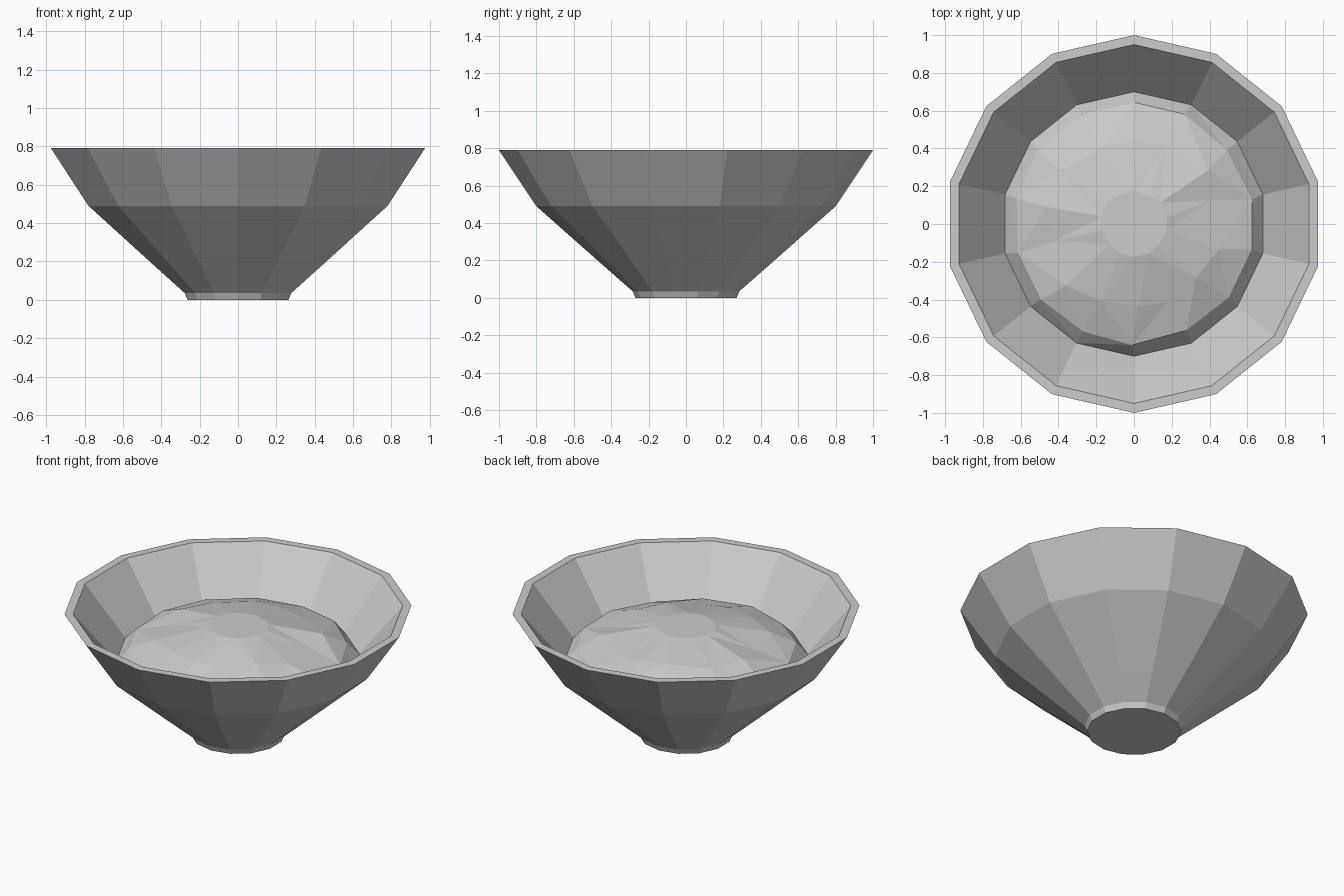
import bpy
import bmesh
import math
import random

if "Cube" in bpy.data.objects:
    bpy.data.objects.remove(bpy.data.objects["Cube"])

SIDES = 14
random.seed(4)


def lathe(name, profile, jitter=None, cap_start=True, cap_end=True):
    """Spin (radius, height) points into a faceted object with a corner on +y."""
    bm = bmesh.new()
    rings = []
    for k, (r, z) in enumerate(profile):
        jr, jz, ja = jitter[k] if jitter else (0, 0, 0)
        ring = []
        for i in range(SIDES):
            a = math.pi / 2 + 2 * math.pi * i / SIDES + random.uniform(-ja, ja)
            rr = r + random.uniform(-jr, jr)
            ring.append(bm.verts.new((rr * math.cos(a), rr * math.sin(a),
                                      z + random.uniform(-jz, jz))))
        rings.append(ring)
    for low, high in zip(rings, rings[1:]):
        for i in range(SIDES):
            j = (i + 1) % SIDES
            bm.faces.new((low[i], low[j], high[j], high[i]))
    if cap_start:
        bm.faces.new(rings[0][::-1])
    if cap_end:
        bm.faces.new(rings[-1])
    if jitter:
        bmesh.ops.triangulate(bm, faces=[f for f in bm.faces if len(f.verts) == 4])
    mesh = bpy.data.meshes.new(name)
    bm.to_mesh(mesh)
    bm.free()
    obj = bpy.data.objects.new(name, mesh)
    bpy.context.collection.objects.link(obj)
    return obj


# Bowl: foot, flared outer wall, flat rim, inner wall and floor
lathe("bowl", [(0.27, 0.0), (0.285, 0.035), (0.45, 0.18), (0.80, 0.49),
               (1.0, 0.79), (0.95, 0.79), (0.70, 0.49), (0.38, 0.20),
               (0.22, 0.08)])

# Uneven heap of food filling the bowl
lathe("food_mound", [(0.70, 0.49), (0.635, 0.565), (0.45, 0.63), (0.175, 0.69)],
      jitter=[(0, 0, 0), (0.01, 0.008, 0.02), (0.04, 0.014, 0.08), (0.005, 0, 0.03)],
      cap_start=False)
